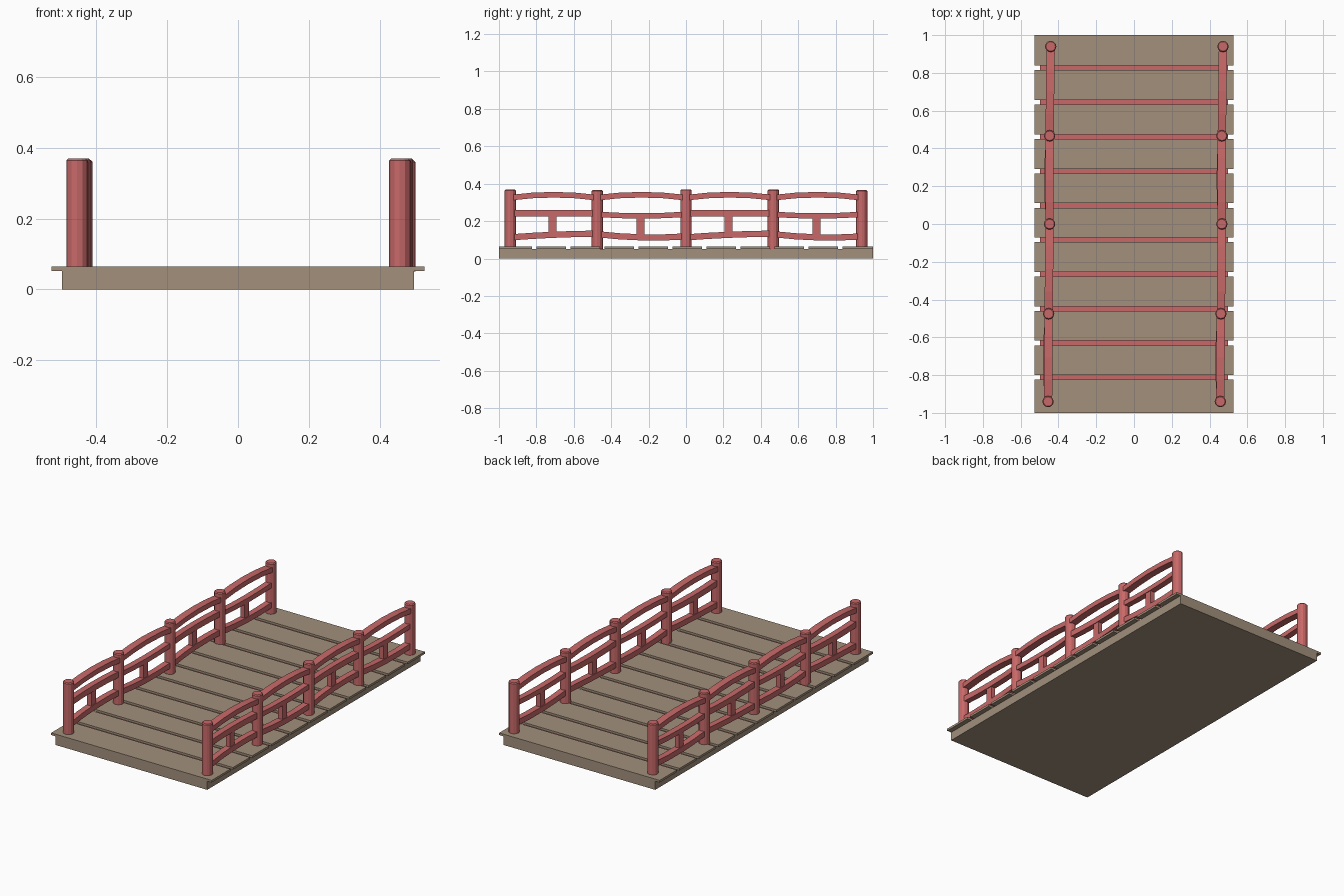
import bpy, bmesh, math
from mathutils import Vector

if "Cube" in bpy.data.objects:
    bpy.data.objects.remove(bpy.data.objects["Cube"])


def material(name, rgb):
    m = bpy.data.materials.new(name)
    m.diffuse_color = (*rgb, 1)
    m.use_nodes = True
    m.node_tree.nodes["Principled BSDF"].inputs["Base Color"].default_value = m.diffuse_color
    return m


TAN = material("weathered_wood", (0.36, 0.28, 0.20))
RED = material("red_paint", (0.58, 0.14, 0.14))


def finish(name, bm, *mats):
    bmesh.ops.recalc_face_normals(bm, faces=bm.faces)
    me = bpy.data.meshes.new(name)
    bm.to_mesh(me)
    bm.free()
    for m in mats:
        me.materials.append(m)
    ob = bpy.data.objects.new(name, me)
    bpy.context.collection.objects.link(ob)
    return ob


def box(name, lo, hi, *mats, top_mat=0):
    bm = bmesh.new()
    bmesh.ops.create_cube(bm, size=1)
    lo, hi = Vector(lo), Vector(hi)
    for v in bm.verts:
        v.co = (lo + hi) / 2 + v.co * (hi - lo)
    for f in bm.faces:
        if f.calc_center_median().z > hi.z - 1e-5:
            f.material_index = top_mat
    return finish(name, bm, *mats)


def post(name, x, y, top, r=0.03, sides=12):
    # cylinder with a small chamfer round the top
    bm = bmesh.new()
    rings = [[bm.verts.new((x + rr * math.cos(math.tau * i / sides),
                            y + rr * math.sin(math.tau * i / sides), z))
              for i in range(sides)]
             for rr, z in ((r, 0.05), (r, top - 0.005), (r - 0.005, top))]
    for a, b in zip(rings, rings[1:]):
        for i in range(sides):
            j = (i + 1) % sides
            bm.faces.new((a[i], a[j], b[j], b[i]))
    bm.faces.new(rings[0])
    bm.faces.new(rings[-1])
    return finish(name, bm, RED)


def rail(name, p, q, width, height, rise=0.0, bow=0.0, segs=4):
    # rectangular beam from p to q, arched in z by rise and in x by bow
    bm = bmesh.new()
    p, q = Vector(p), Vector(q)
    rings = []
    for i in range(segs + 1):
        t = i / segs
        k = 4 * t * (1 - t)
        c = p.lerp(q, t) + Vector((bow * k, 0, rise * k))
        rings.append([bm.verts.new(c + Vector((sx * width / 2, 0, sz * height / 2)))
                      for sx, sz in ((-1, -1), (1, -1), (1, 1), (-1, 1))])
    for a, b in zip(rings, rings[1:]):
        for i in range(4):
            j = (i + 1) % 4
            bm.faces.new((a[i], a[j], b[j], b[i]))
    bm.faces.new(rings[0])
    bm.faces.new(rings[-1])
    return finish(name, bm, RED)


# deck base, red on top so the plank gaps read red
box("deck_base", (-0.498, -1, 0), (0.498, 1, 0.052), TAN, RED, top_mat=1)

# eleven deck planks
gaps = [-0.812 + 0.182 * i for i in range(10)]
starts = [-1] + [g + 0.012 for g in gaps]
ends = [g - 0.012 for g in gaps] + [1]
for a, b in zip(starts, ends):
    box("deck_plank", (-0.527, a, 0.051), (0.527, b, 0.064), TAN)

# two railings of slightly uneven hand-set posts
POSTS = [(-0.455, -0.94, 0.369), (-0.452, -0.475, 0.365), (-0.447, 0.0, 0.37),
         (-0.447, 0.467, 0.369), (-0.441, 0.94, 0.365)]
for side, dx in (("left", 0.0), ("right", 0.912)):
    for x, y, top in POSTS:
        post(side + "_post", x + dx, y, top)
    for n, ((x0, y0, _), (x1, y1, _)) in enumerate(zip(POSTS, POSTS[1:])):
        x0, x1 = x0 + dx, x1 + dx
        even = n % 2 == 0
        # arched handrail
        rail(side + "_handrail", (x0, y0, 0.325), (x1, y1, 0.325), 0.044, 0.03, 0.016)
        # middle and lower rails alternate between straight and sagging
        bow = -0.01 if even else 0.0
        rail(side + "_middle_rail", (x0, y0, 0.243 if even else 0.236),
             (x1, y1, 0.243 if even else 0.236), 0.036, 0.035 if even else 0.029,
             0.0 if even else -0.008, bow)
        rail(side + "_lower_rail", (x0, y0, 0.113 if even else 0.13),
             (x1, y1, 0.133 if even else 0.118), 0.036, 0.033,
             0.004 if even else -0.011, bow)
        # short strut between the lower rails
        xm, ym = (x0 + x1) / 2 + bow, (y0 + y1) / 2 - 0.006
        box(side + "_strut", (xm - 0.014, ym - 0.021, 0.115),
            (xm + 0.014, ym + 0.021, 0.235), RED)
